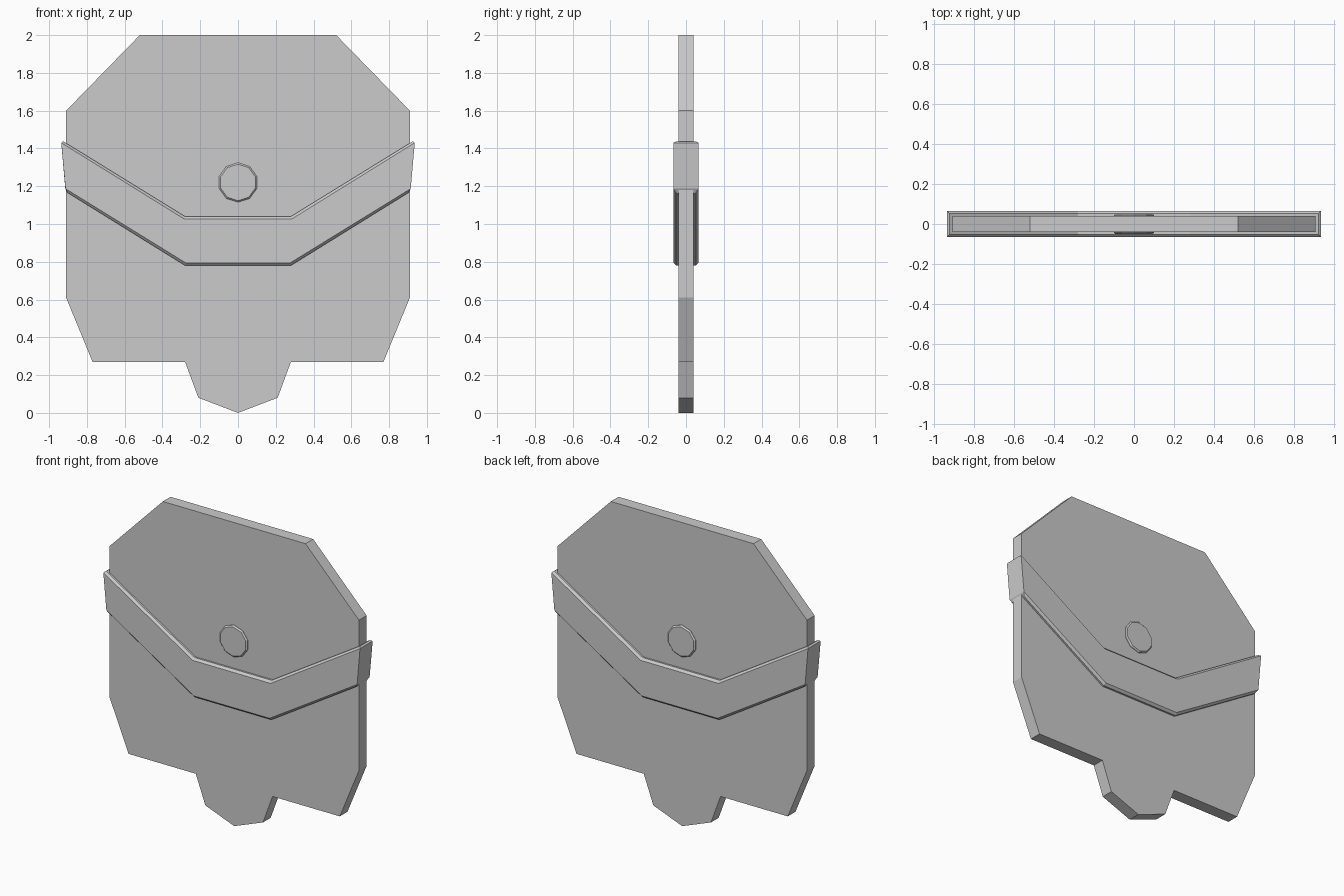
import bpy, bmesh, math

if "Cube" in bpy.data.objects:
    bpy.data.objects.remove(bpy.data.objects["Cube"])


def mirrored(half):
    """Close a right-hand outline by mirroring it across x = 0."""
    return half + [(-x, z) for x, z in reversed(half) if x > 0]


def slab(name, outline, half_depth, bevel=0, pick=None):
    """Extrude an x-z outline along y and chamfer the picked edges."""
    bm = bmesh.new()
    face = bm.faces.new([bm.verts.new((x, -half_depth, z)) for x, z in outline])
    ext = bmesh.ops.extrude_face_region(bm, geom=[face], use_keep_orig=True)
    for v in ext["geom"]:
        if isinstance(v, bmesh.types.BMVert):
            v.co.y = half_depth
    bmesh.ops.recalc_face_normals(bm, faces=bm.faces)
    if pick:
        bmesh.ops.bevel(bm, geom=[e for e in bm.edges if pick(e)], offset=bevel,
                        offset_type='OFFSET', segments=1, profile=0.5,
                        affect='EDGES')
    mesh = bpy.data.meshes.new(name)
    bm.to_mesh(mesh)
    bm.free()
    obj = bpy.data.objects.new(name, mesh)
    bpy.context.collection.objects.link(obj)
    return obj


def along_y(e):
    return abs(e.verts[0].co.y - e.verts[1].co.y) > 0.001


# Flat body plate
slab("body_plate", mirrored([(0.52, 2), (0.91, 1.6), (0.91, 0.61), (0.77, 0.27),
                             (0.28, 0.27), (0.21, 0.08), (0, 0)]), 0.04)


# Band wrapped round the plate, chamfered along its upper and lower rims
def band_rim(e):
    a, b = (v.co for v in e.verts)
    if along_y(e):
        return abs(a.x) > 0.5
    return not (abs(a.x) > 0.5 and abs(b.x) > 0.5 and a.x * b.x > 0)


slab("wrap_band", mirrored([(0.28, 1.04), (0.937, 1.445), (0.913, 1.172),
                            (0.28, 0.78)]), 0.066, 0.014, band_rim)

# Ten-sided stud showing on both faces
slab("stud", [(0.105 * math.cos(math.radians(90 + 36 * i)),
               1.22 + 0.105 * math.sin(math.radians(90 + 36 * i)))
              for i in range(10)], 0.051, 0.008, lambda e: not along_y(e))
